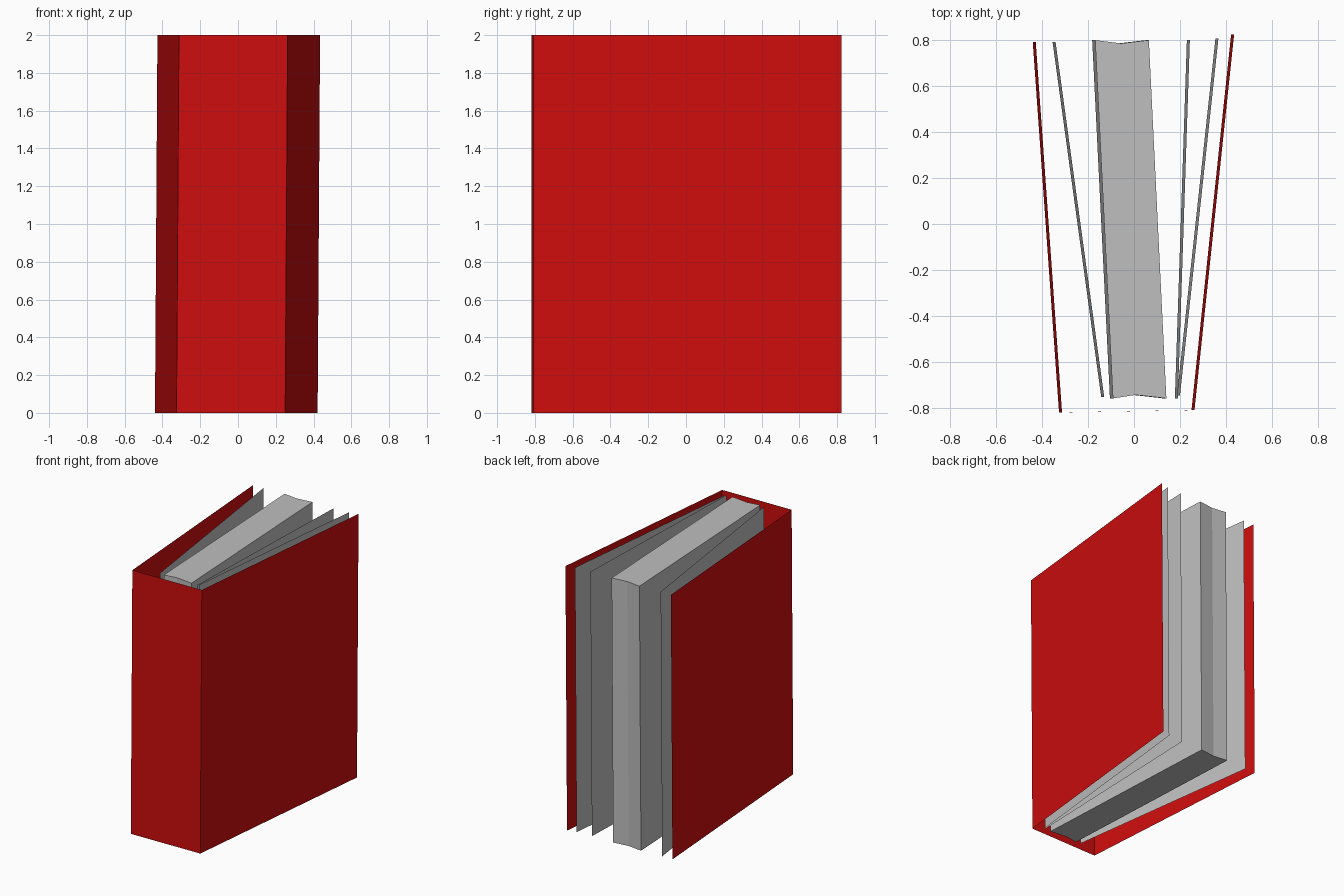
import bpy
import bmesh

HEIGHT = 2.0
LEAN = 0.0065  # sideways lean per unit of height

cube = bpy.data.objects.get("Cube")
if cube:
    bpy.data.objects.remove(cube, do_unlink=True)


def make_material(name, rgb):
    mat = bpy.data.materials.new(name)
    mat.use_nodes = True
    color = (*rgb, 1.0)
    mat.diffuse_color = color
    mat.node_tree.nodes["Principled BSDF"].inputs["Base Color"].default_value = color
    return mat


def extrude_outline(name, points, mat, closed=False):
    """Raise a plan outline into leaning upright sheets, capped when closed."""
    bm = bmesh.new()
    low, high = [
        [bm.verts.new((x + LEAN * (z - HEIGHT / 2), y, z)) for x, y in points]
        for z in (0.0, HEIGHT)
    ]
    count = len(points)
    for i in range(count if closed else count - 1):
        j = (i + 1) % count
        bm.faces.new((low[i], low[j], high[j], high[i]))
    if closed:
        bm.faces.new(high)
        bm.faces.new(low[::-1])
    bmesh.ops.recalc_face_normals(bm, faces=bm.faces)
    mesh = bpy.data.meshes.new(name)
    bm.to_mesh(mesh)
    bm.free()
    mesh.materials.append(mat)
    obj = bpy.data.objects.new(name, mesh)
    bpy.context.collection.objects.link(obj)
    return obj


red = make_material("cover red", (0.62, 0.004, 0.004))
grey = make_material("page grey", (0.52, 0.52, 0.52))

# Cover: right board, spine and left board folded from one sheet
extrude_outline("cover", [(-0.433, 0.79), (-0.319, -0.818),
                          (0.256, -0.808), (0.428, 0.822)], red)

# Page block with a shallow crease along both upright edges
extrude_outline("page_block", [(-0.098, -0.757), (0.0, -0.742), (0.134, -0.757),
                               (0.058, 0.798), (-0.062, 0.784), (-0.175, 0.798)],
                grey, closed=True)

# Loose pages fanned out on either side
loose_pages = {
    "right_page": [(-0.136, -0.75), (-0.347, 0.79)],
    "left_inner_page": [(0.184, -0.757), (0.236, 0.798)],
    "left_outer_page": [(0.193, -0.745), (0.36, 0.805)],
}
for page_name, line in loose_pages.items():
    extrude_outline(page_name, line, grey)
